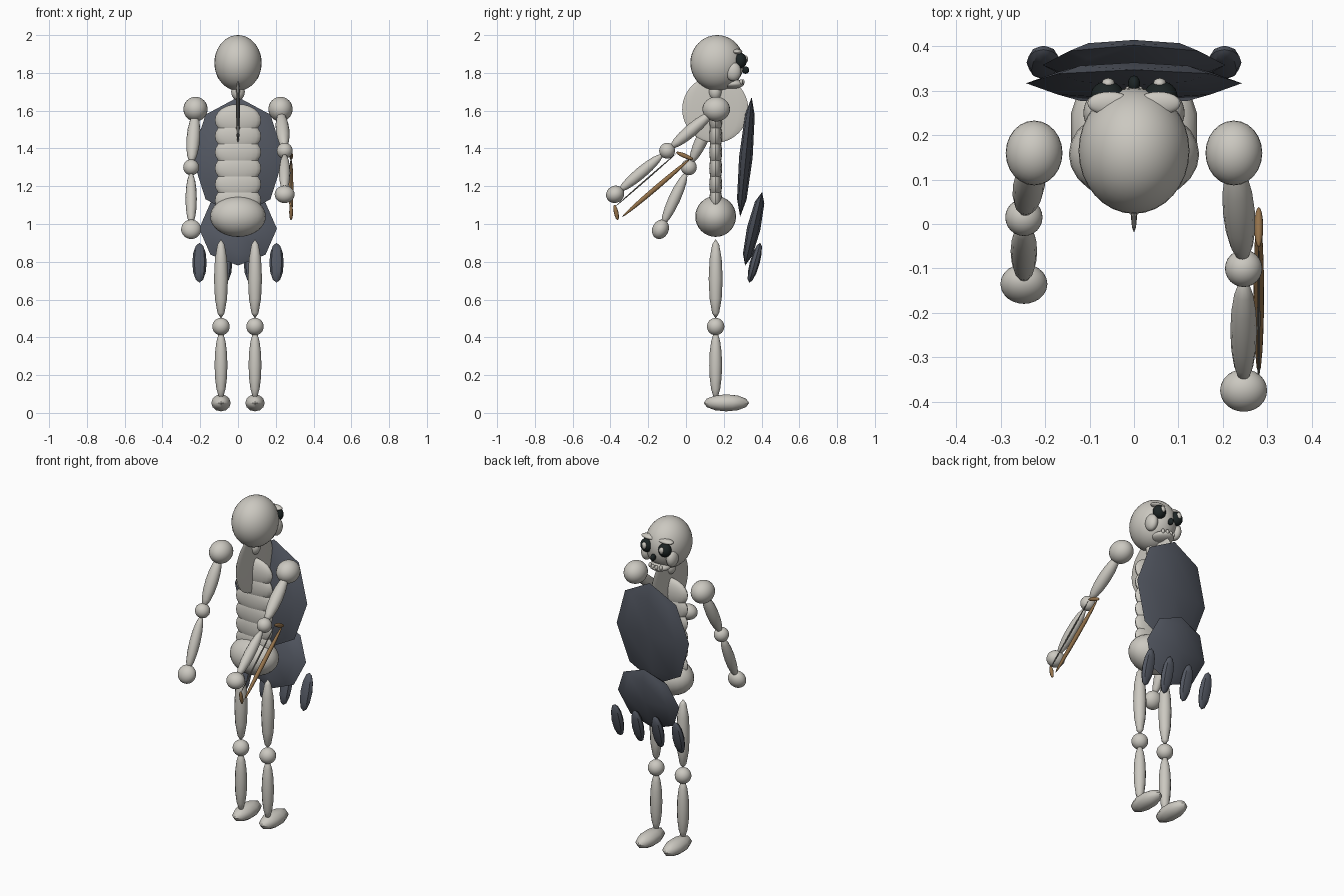
import bpy, bmesh, math
from mathutils import Vector, Matrix

if "Cube" in bpy.data.objects:
    bpy.data.objects.remove(bpy.data.objects["Cube"])


def material(name, rgb):
    m = bpy.data.materials.new(name)
    m.diffuse_color = (*rgb, 1)
    m.use_nodes = True
    m.node_tree.nodes["Principled BSDF"].inputs["Base Color"].default_value = m.diffuse_color
    return m


BONE = material("bone", (0.60, 0.58, 0.53))
SLATE = material("slate", (0.085, 0.095, 0.12))
BLACK = material("socket_black", (0.012, 0.018, 0.018))
WOOD = material("wood", (0.30, 0.17, 0.07))
STRING = material("bowstring", (0.2, 0.19, 0.17))


def ellipsoid(name, center, radii, mat=BONE, seg=24, rings=16, rot=None, angle=40):
    bm = bmesh.new()
    bmesh.ops.create_uvsphere(bm, u_segments=seg, v_segments=rings, radius=1)
    m = Matrix.Translation(center) @ (rot or Matrix()) @ Matrix.Diagonal((*radii, 1))
    bm.transform(m)
    mesh = bpy.data.meshes.new(name)
    bm.to_mesh(mesh)
    bm.free()
    mesh.materials.append(mat)
    ob = bpy.data.objects.new(name, mesh)
    bpy.context.collection.objects.link(ob)
    bpy.context.view_layer.objects.active = ob
    for o in bpy.context.selected_objects:
        o.select_set(False)
    ob.select_set(True)
    bpy.ops.object.shade_smooth_by_angle(angle=math.radians(angle))
    return ob


def spindle(name, a, b, rx, ry, mat=BONE, seg=12, rings=8):
    """Ellipsoid stretched from a to b, its x radius staying sideways."""
    a, b = Vector(a), Vector(b)
    d = b - a
    z = d.normalized()
    y = z.cross(Vector((1, 0, 0))).normalized()
    x = y.cross(z)
    rot = Matrix((x, y, z)).transposed().to_4x4()
    return ellipsoid(name, (a + b) / 2, (rx, ry, d.length / 2), mat, seg, rings, rot)


def tilt(deg):
    return Matrix.Rotation(math.radians(deg), 4, 'X')


# Skull, jaw and neck
ellipsoid("skull", (0, 0.165, 1.853), (0.125, 0.142, 0.147), seg=32, rings=20)
ellipsoid("jaw", (0, 0.245, 1.742), (0.062, 0.062, 0.026))
ellipsoid("neck", (0, 0.155, 1.70), (0.036, 0.034, 0.045))
ellipsoid("nose_hole", (0, 0.315, 1.815), (0.014, 0.02, 0.02), BLACK, 12, 8)
for i in range(4):
    x = (i - 1.5) * 0.024
    ellipsoid("tooth", (x, 0.302 - 8 * x * x, 1.752), (0.01, 0.01, 0.014), seg=10, rings=6)
for s in (-1, 1):
    ellipsoid("eye_socket", (s * 0.06, 0.288, 1.865), (0.038, 0.034, 0.04), BLACK)
    ellipsoid("eye_glint", (s * 0.058, 0.316, 1.872), (0.015, 0.013, 0.02), seg=12, rings=8)
    ellipsoid("cheekbone", (s * 0.084, 0.25, 1.807), (0.03, 0.042, 0.05))
    ellipsoid("brow", (s * 0.055, 0.272, 1.912), (0.05, 0.026, 0.014))

# Torso: upright breast disc, stacked flat ribs, pelvis
ellipsoid("breast_disc", (0, 0.155, 1.607), (0.012, 0.175, 0.177), seg=16, rings=24)
for i in range(6):
    ellipsoid("rib", (0, 0.157, 1.55 - i * 0.085), (0.122, 0.034, 0.085), seg=20, rings=12)
ellipsoid("pelvis", (0, 0.157, 1.04), (0.147, 0.108, 0.108))

# Arms: left and right are posed differently
arms = [(-1, (-0.248, 0.015, 1.30), (-0.248, -0.135, 0.972), (0.053, 0.043, 0.053), tilt(-25)),
        (1, (0.247, -0.10, 1.388), (0.247, -0.375, 1.157), (0.053, 0.049, 0.045), tilt(30))]
for s, elbow, hand, hand_r, rot in arms:
    shoulder = Vector((s * 0.225, 0.16, 1.608))
    ellipsoid("shoulder", shoulder, (0.064, 0.073, 0.065))
    elbow, hand = Vector(elbow), Vector(hand)
    spindle("upper_arm", shoulder.lerp(elbow, 0.08), shoulder.lerp(elbow, 0.93), 0.036, 0.034)
    ellipsoid("elbow", elbow, (0.042, 0.042, 0.042))
    spindle("forearm", elbow.lerp(hand, 0.09), elbow.lerp(hand, 0.93), 0.030, 0.031)
    ellipsoid("hand", hand, hand_r, rot=rot)

# Legs and feet
for s in (-1, 1):
    x = s * 0.09
    spindle("thigh", (x, 0.157, 0.50), (x, 0.157, 0.92), 0.037, 0.037, seg=12, rings=6)
    ellipsoid("knee", (x, 0.157, 0.457), (0.046, 0.046, 0.046))
    spindle("shin", (x, 0.157, 0.075), (x, 0.157, 0.43), 0.034, 0.034)
    ellipsoid("foot", (x, 0.214, 0.053), (0.054, 0.12, 0.045), seg=10, rings=6)

# Faceted back armour with four hanging plates
ellipsoid("upper_back_plate", (0, 0.317, 1.355), (0.243, 0.036, 0.318), SLATE, 8, 4, tilt(-5.5))
ellipsoid("lower_back_plate", (0, 0.358, 0.975), (0.206, 0.036, 0.20), SLATE, 8, 4, tilt(-13))
for i in range(4):
    x = (i - 1.5) * 0.136
    spindle("tail_plate", (x, 0.335, 0.69), (x, 0.393, 0.90), 0.038, 0.026, SLATE, 8, 6)

# Small bow: limb, two tips and the string
bx = 0.281
spindle("bow_limb", (bx, -0.338, 1.038), (bx, 0.022, 1.345), 0.012, 0.013, WOOD)
spindle("bow_tip_low", (bx, -0.361, 1.02), (bx, -0.379, 1.102), 0.010, 0.012, WOOD)
spindle("bow_tip_high", (bx, -0.052, 1.38), (bx, 0.038, 1.342), 0.010, 0.012, WOOD)
spindle("bow_string", (bx, -0.377, 1.09), (bx, -0.05, 1.375), 0.004, 0.004, STRING, 6, 8)
